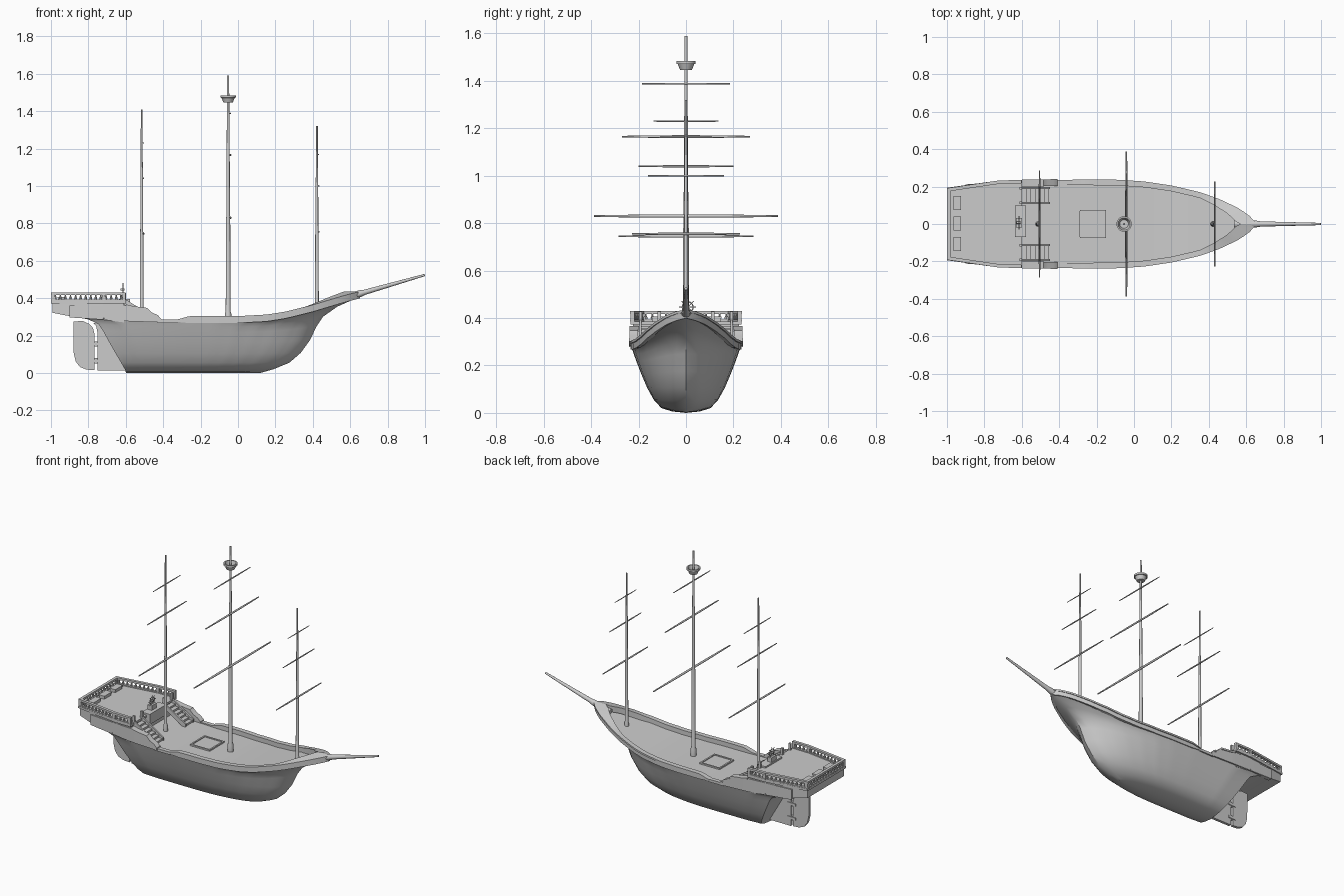
import bpy, bmesh, math
from mathutils import Vector

if "Cube" in bpy.data.objects:
    bpy.data.objects.remove(bpy.data.objects["Cube"])


def interp(x, table):
    if x <= table[0][0]:
        return table[0][1]
    for (a, p), (b, q) in zip(table, table[1:]):
        if x <= b:
            return p + (q - p) * (x - a) / (b - a)
    return table[-1][1]


def finish(name, bm, smooth=True):
    bmesh.ops.remove_doubles(bm, verts=bm.verts, dist=0.00005)
    bmesh.ops.recalc_face_normals(bm, faces=bm.faces)
    me = bpy.data.meshes.new(name)
    bm.to_mesh(me)
    bm.free()
    ob = bpy.data.objects.new(name, me)
    bpy.context.collection.objects.link(ob)
    if smooth:
        bpy.ops.object.select_all(action='DESELECT')
        ob.select_set(True)
        bpy.context.view_layer.objects.active = ob
        bpy.ops.object.shade_smooth_by_angle(angle=math.radians(35))
    return ob


def loft(bm, rings):
    vs = [[bm.verts.new(p) for p in r] for r in rings]
    n = len(vs[0])
    for a, b in zip(vs, vs[1:]):
        for i in range(n):
            j = (i + 1) % n
            bm.faces.new((a[i], a[j], b[j], b[i]))
    bm.faces.new(vs[0])
    bm.faces.new(vs[-1])


def rod(bm, p, q, radii, n=12):
    """Round bar from p to q; radii is a list of (fraction, radius)."""
    p, q = Vector(p), Vector(q)
    rot = (q - p).to_track_quat('Z', 'Y')
    ang = [2 * math.pi * i / n for i in range(n)]
    loft(bm, [[p.lerp(q, t) + rot @ Vector((r * math.cos(a), r * math.sin(a), 0)) for a in ang]
              for t, r in radii])


def box(bm, x0, x1, y0, y1, z0, z1):
    loft(bm, [[(x, y0, z0), (x, y1, z0), (x, y1, z1), (x, y0, z1)] for x in (x0, x1)])


def plate(bm, outline, half):
    """Outline in x-z given thickness along y."""
    loft(bm, [[(x, y, z) for x, z in outline] for y in (-half, half)])


def side_strips(bm, stations):
    """Mirrored walls; station = (x outer, y outer, x inner, y inner, z low, z high)."""
    for s in (1, -1):
        loft(bm, [[(xo, s * yo, z0), (xo, s * yo, z1), (xi, s * yi, z1), (xi, s * yi, z0)]
                  for xo, yo, xi, yi, z0, z1 in stations])


WIDTH = [(-1, .19), (-.9, .206), (-.72, .225), (-.3, .23), (-.1, .228), (.05, .219), (.2, .197), (.35, .162),
         (.45, .127), (.55, .08), (.61, .042), (.65, 0)]
SHEER = [(-.9, .305), (-.6, .285), (-.3, .275), (0, .275), (.15, .283), (.25, .298), (.4, .335),
         (.55, .38), (.66, .41)]

# Hull: waterline levels (z, breadth factor, stern x, stem x)
levels = [(.0, 0, -.60, .12), (.006, .25, -.60, .14), (.02, .45, -.605, .19), (.055, .59, -.625, .275),
          (.105, .71, -.655, .335), (.165, .82, -.69, .385), (.22, .91, -.722, .42),
          (.25, .955, -.745, .455), (.27, .985, -.80, .53), (.28, 1, -.9, .65)]
N = 44
bm = bmesh.new()
grid = {}
for k, (zl, bf, xs, xb) in enumerate(levels):
    w = (zl / .28) ** 2
    for i in range(N + 1):
        u = i / N
        x = xs + (xb - xs) * u
        z = zl * (1 + w * (interp(x, SHEER) / .28 - 1))
        f = interp(-.9 + 1.55 * u, WIDTH) / .23
        y = .23 * bf * f ** (.7 + .3 * w)
        for s in (1, -1):
            grid[k, i, s] = bm.verts.new((x, s * y, z))
for k in range(len(levels) - 1):
    for s in (1, -1):
        for i in range(N):
            bm.faces.new((grid[k, i, s], grid[k, i + 1, s], grid[k + 1, i + 1, s], grid[k + 1, i, s]))
    bm.faces.new((grid[k, 0, 1], grid[k, 0, -1], grid[k + 1, 0, -1], grid[k + 1, 0, 1]))
top = len(levels) - 1
for i in range(N):
    bm.faces.new((grid[top, i, 1], grid[top, i + 1, 1], grid[top, i + 1, -1], grid[top, i, -1]))
finish("hull_and_deck", bm)


# Main bulwark, widening to a solid bow rail, with a cap
def rail_stations(grow, lo, hi):
    out = []
    for i in range(31):
        x = -.33 + .98 * i / 30
        w = interp(x, WIDTH)
        xi = x if x < .35 else .35 + (x - .35) * .73
        ramp = min(1, .3 + i / 3)
        z = interp(x, SHEER)
        out.append((x + (grow if i == 30 else 0), w + grow * (i < 30), xi, max(w - .022, 0),
                    z + lo * ramp, z + hi * ramp))
    return out


bm = bmesh.new()
side_strips(bm, rail_stations(.003, -.008, .022))
finish("bulwark", bm)
bm = bmesh.new()
side_strips(bm, rail_stations(.009, .018, .029))
finish("bulwark_cap", bm)

# Gangway sill between the bulwarks
bm = bmesh.new()
side_strips(bm, [(x, .234, x, .208, .268, .285) for x in (-.43, -.32)])
finish("gangway_sill", bm, False)

# Quarter bulwark stepping down beside the stairs
QTOP = [(-.9, .362), (-.6, .362), (-.56, .352), (-.485, .343), (-.46, .318), (-.43, .305), (-.41, .284)]
bm = bmesh.new()
side_strips(bm, [(x, interp(x, WIDTH) + .006, x, interp(x, WIDTH) - .022,
                  interp(x, SHEER) - .008, z) for x, z in QTOP])
finish("quarter_bulwark", bm)
bm = bmesh.new()
side_strips(bm, [(x, interp(x, WIDTH) + .011, x, interp(x, WIDTH) - .026, z - .006, z + .005)
                 for x, z in QTOP[1:]])
finish("quarter_bulwark_cap", bm)


# Raised stern deck
def stern_block(name, stations):
    bm = bmesh.new()
    loft(bm, [[(x, w, z0), (x, w, z1), (x, -w, z1), (x, -w, z0)] for x, w, z0, z1 in stations])
    finish(name, bm, False)


stern_block("stern_cabin", [(-.992, .185, .322, .376), (-.9, .203, .304, .376), (-.72, .222, .285, .376),
                            (-.61, .224, .27, .376)])
stern_block("stern_deck", [(-1, .194, .372, .386), (-.72, .233, .372, .386), (-.6, .235, .372, .386)])

# Stern railing
bm = bmesh.new()
path = [Vector(p) for p in ((-.61, -.226, 0), (-.72, -.224, 0), (-.99, -.184, 0),
                            (-.99, .184, 0), (-.72, .224, 0), (-.61, .226, 0))]
for a, b in zip(path, path[1:]):
    d = (b - a).normalized() * .006
    side = Vector((-d.y, d.x, 0)) * 1.5
    for z0, z1 in ((.386, .393), (.417, .43)):
        loft(bm, [[p + side * s + Vector((0, 0, z)) for s, z in ((-1, z0), (1, z0), (1, z1), (-1, z1))]
                  for p in (a - d, b + d)])
    n = max(2, round((b - a).length / .028))
    for i in range(n):
        p = a.lerp(b, (i + .5) / n)
        rod(bm, p + Vector((0, 0, .39)), p + Vector((0, 0, .42)),
            [(0, .005), (.35, .0075), (.75, .003), (1, .005)], 8)
for p in path:
    box(bm, p.x - .008, p.x + .008, p.y - .008, p.y + .008, .386, .43)
finish("stern_railing", bm)

# Stairs on both sides
bm = bmesh.new()
for s in (1, -1):
    for i in range(6):
        x = -.605 + i * .024
        y = sorted((s * .115, s * .19))
        box(bm, x, x + .03, *y, .355 - i * .015, .367 - i * .015)
    for y in (.113, .192):
        loft(bm, [[(x, s * y + t, z + h) for t, h in ((-.005, -.02), (.005, -.02), (.005, .014), (-.005, .014))]
                  for x, z in ((-.61, .385), (-.45, .285))])
        box(bm, -.612, -.598, s * y - .007, s * y + .007, .38, .428)
finish("stairs", bm, False)

# Helm platform, pedestal and steering wheel
bm = bmesh.new()
box(bm, -.635, -.578, -.07, .1, .33, .396)
box(bm, -.63, -.6, -.018, .032, .396, .425)
finish("helm_platform", bm, False)
bm = bmesh.new()
c = Vector((-.615, .007, .446))
pts = [Vector((0, math.cos(a), math.sin(a))) for a in [math.pi * i / 8 for i in range(16)]]
for i in range(16):
    rod(bm, c + pts[i] * .023, c + pts[(i + 1) % 16] * .023, [(0, .003), (1, .003)], 6)
    if i % 2 == 0:
        rod(bm, c, c + pts[i] * .036, [(0, .002), (1, .002)], 6)
rod(bm, c - Vector((.012, 0, 0)), c + Vector((.008, 0, 0)), [(0, .006), (1, .006)])
finish("steering_wheel", bm)

# Stern chests and deck hatch
bm = bmesh.new()
for y in (-.107, .002, .112):
    box(bm, -.962, -.927, y - .035, y + .035, .38, .402)
    box(bm, -.965, -.924, y - .038, y + .038, .4, .407)
finish("stern_chests", bm, False)
bm = bmesh.new()
box(bm, -.285, -.155, -.07, .07, .27, .279)
for s in (1, -1):
    box(bm, -.29, -.15, s * .07 - .005, s * .07 + .005, .27, .284)
    box(bm, -.22 + s * .066 - .005, -.22 + s * .066 + .005, -.07, .07, .27, .284)
finish("deck_hatch", bm, False)

# Masts and yards: x, base z, top z, radius, yards (z, half length, radius)
masts = [("mizzen", -.515, .27, 1.41, .009, [(.745, .285, .0055), (1.04, .2, .0045), (1.23, .138, .0035)]),
         ("main", -.053, .265, 1.59, .0115, [(.83, .387, .0065), (1.165, .27, .0055), (1.388, .186, .004)]),
         ("fore", .422, .32, 1.32, .009, [(.755, .228, .005), (1.0, .16, .004), (1.168, .11, .003)])]
for name, x, z0, z1, r, yards in masts:
    bm = bmesh.new()
    rod(bm, (x, 0, z0), (x, 0, z1), [(0, r * 1.5), (.04, r * 1.5), (.05, r * 1.1), (.42, r), (.43, r * .85),
                                     (.72, r * .75), (.73, r * .65), (1, r * .5)], 16)
    finish(name + "_mast", bm)
    bm = bmesh.new()
    for z, h, ry in yards:
        xc = x + r * .8 + ry * .5
        rod(bm, (xc, -h, z), (xc, h, z), [(0, ry * .6), (.3, ry), (.7, ry), (1, ry * .6)])
    finish(name + "_yards", bm)

# Lookout basket on the main mast
bm = bmesh.new()
prof = [(.006, 1.446), (.025, 1.446), (.033, 1.466), (.035, 1.471), (.041, 1.472), (.041, 1.484),
        (.033, 1.484), (.023, 1.454), (.006, 1.454)]
loft_rings = [[(-.053 + r * math.cos(a), r * math.sin(a), z) for r, z in prof]
              for a in [math.pi * i / 12 for i in range(25)]]
loft(bm, loft_rings)
bmesh.ops.delete(bm, geom=[f for f in bm.faces if len(f.verts) > 4], context='FACES_ONLY')
finish("lookout_basket", bm)

# Bowsprit
bm = bmesh.new()
rod(bm, (.54, 0, .392), (.999, 0, .524), [(0, .022), (.25, .018), (.3, .014), (1, .006)], 16)
finish("bowsprit", bm)

# Sternpost fin, rudder and hinges
bm = bmesh.new()
plate(bm, [(-.59, .012), (-.752, .012), (-.752, .22), (-.758, .25), (-.775, .268), (-.7, .27)], .009)
finish("sternpost_fin", bm, False)
bm = bmesh.new()
plate(bm, [(-.766, .015), (-.81, .018), (-.845, .032), (-.868, .062), (-.879, .11), (-.88, .275),
           (-.83, .278), (-.795, .262), (-.775, .24), (-.766, .205)], .009)
finish("rudder", bm, False)
bm = bmesh.new()
for z in (.065, .155):
    box(bm, -.787, -.731, -.013, .013, z - .008, z + .008)
    rod(bm, (-.759, 0, z - .014), (-.759, 0, z + .014), [(0, .009), (1, .009)])
finish("rudder_hinges", bm, False)
